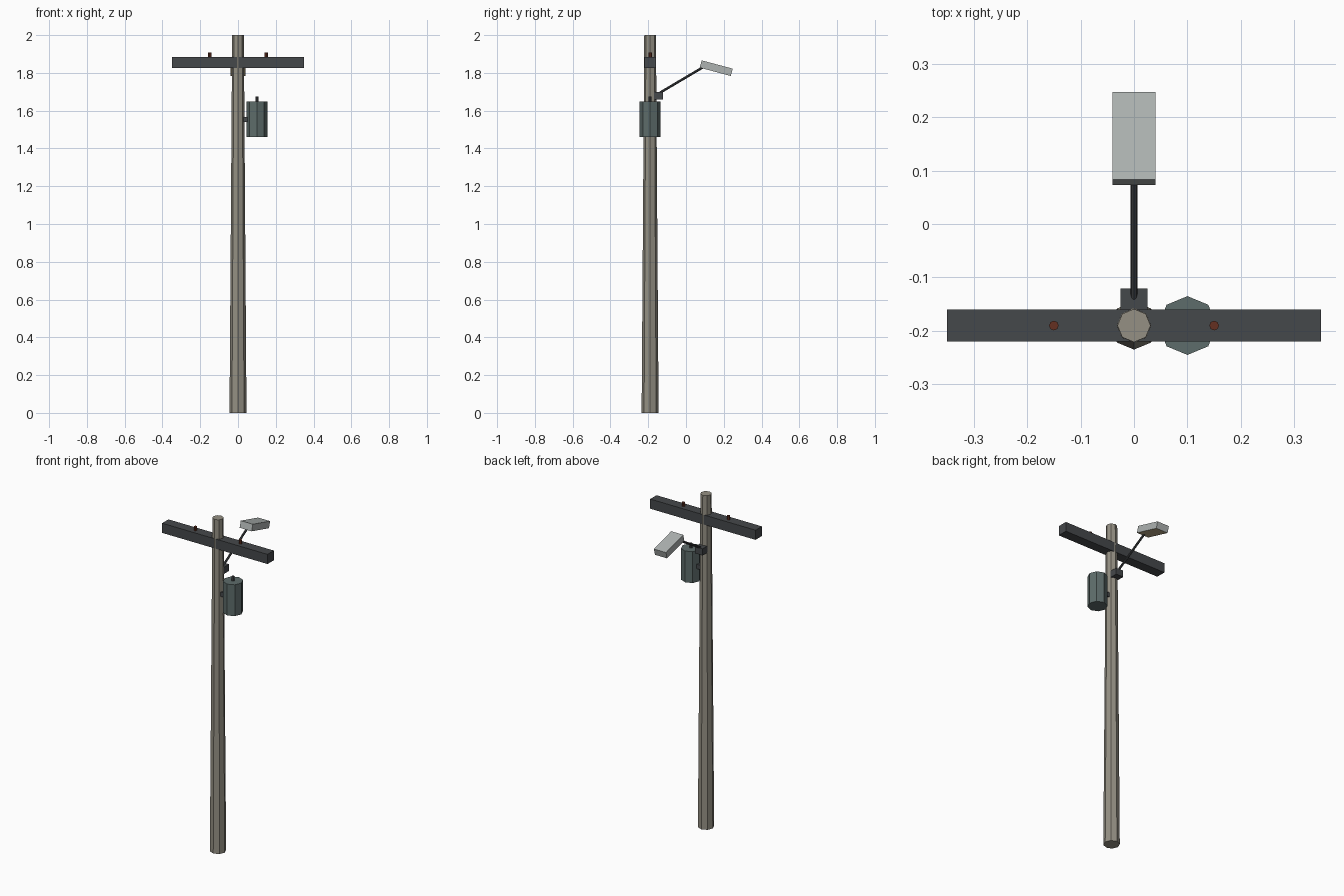
import bpy
from math import radians
from mathutils import Vector

if "Cube" in bpy.data.objects:
    bpy.data.objects.remove(bpy.data.objects["Cube"])

POLE_Y = -0.19


def material(name, r, g, b):
    m = bpy.data.materials.new(name)
    m.diffuse_color = (r, g, b, 1)
    m.use_nodes = True
    m.node_tree.nodes["Principled BSDF"].inputs["Base Color"].default_value = m.diffuse_color
    return m


WOOD = material("weathered_wood", 0.30, 0.28, 0.23)
DARK = material("dark_metal", 0.06, 0.065, 0.07)
TANK = material("green_grey_metal", 0.11, 0.15, 0.145)
RUST = material("rust_brown", 0.13, 0.03, 0.015)
LIGHT = material("light_metal", 0.42, 0.45, 0.44)
LENS = material("warm_lens", 0.60, 0.50, 0.30)


def finish(name, mat):
    o = bpy.context.object
    o.name = name
    o.data.materials.append(mat)
    return o


def box(name, loc, size, mat, tilt=0):
    bpy.ops.mesh.primitive_cube_add(size=1, location=loc)
    o = finish(name, mat)
    o.scale = size
    o.rotation_euler.x = radians(tilt)
    return o


def rod(name, start, end, r1, r2, mat, sides=8):
    a, b = Vector(start), Vector(end)
    bpy.ops.mesh.primitive_cone_add(vertices=sides, radius1=r1, radius2=r2,
                                    depth=(b - a).length, location=(a + b) / 2)
    o = finish(name, mat)
    if abs((b - a).normalized().z) < 0.999:
        o.rotation_euler = (b - a).to_track_quat('Z', 'Y').to_euler()
    return o


# Tapered pole and crossarm
rod("pole", (0, POLE_Y, 0), (0, POLE_Y, 2), 0.045, 0.031, WOOD)
box("crossarm", (0, POLE_Y, 1.855), (0.7, 0.06, 0.058), DARK)

# Insulators on the crossarm
for side, x in (("left", -0.15), ("right", 0.15)):
    rod("insulator_" + side, (x, POLE_Y, 1.88), (x, POLE_Y, 1.907), 0.009, 0.009, RUST)

# Transformer can, its terminal and its mount
rod("transformer", (0.1, POLE_Y, 1.46), (0.1, POLE_Y, 1.648), 0.055, 0.055, TANK)
rod("transformer_terminal", (0.1, POLE_Y, 1.645), (0.1, POLE_Y, 1.675), 0.008, 0.008, DARK)
box("transformer_mount", (0.04, POLE_Y, 1.553), (0.04, 0.03, 0.027), DARK)

# Lamp bracket and sloping arm
box("lamp_bracket", (0, -0.147, 1.68), (0.05, 0.052, 0.04), DARK)
rod("lamp_arm", (0, -0.138, 1.695), (0, 0.09, 1.83), 0.0065, 0.0065, DARK)

# Tilted lamp head with a warm underside
lamp = box("lamp_head", (0, 0.16, 1.825), (0.08, 0.17, 0.04), LIGHT, tilt=-15)
lamp.data.materials.append(LENS)
for f in lamp.data.polygons:
    if f.normal.z < -0.5:
        f.material_index = 1
